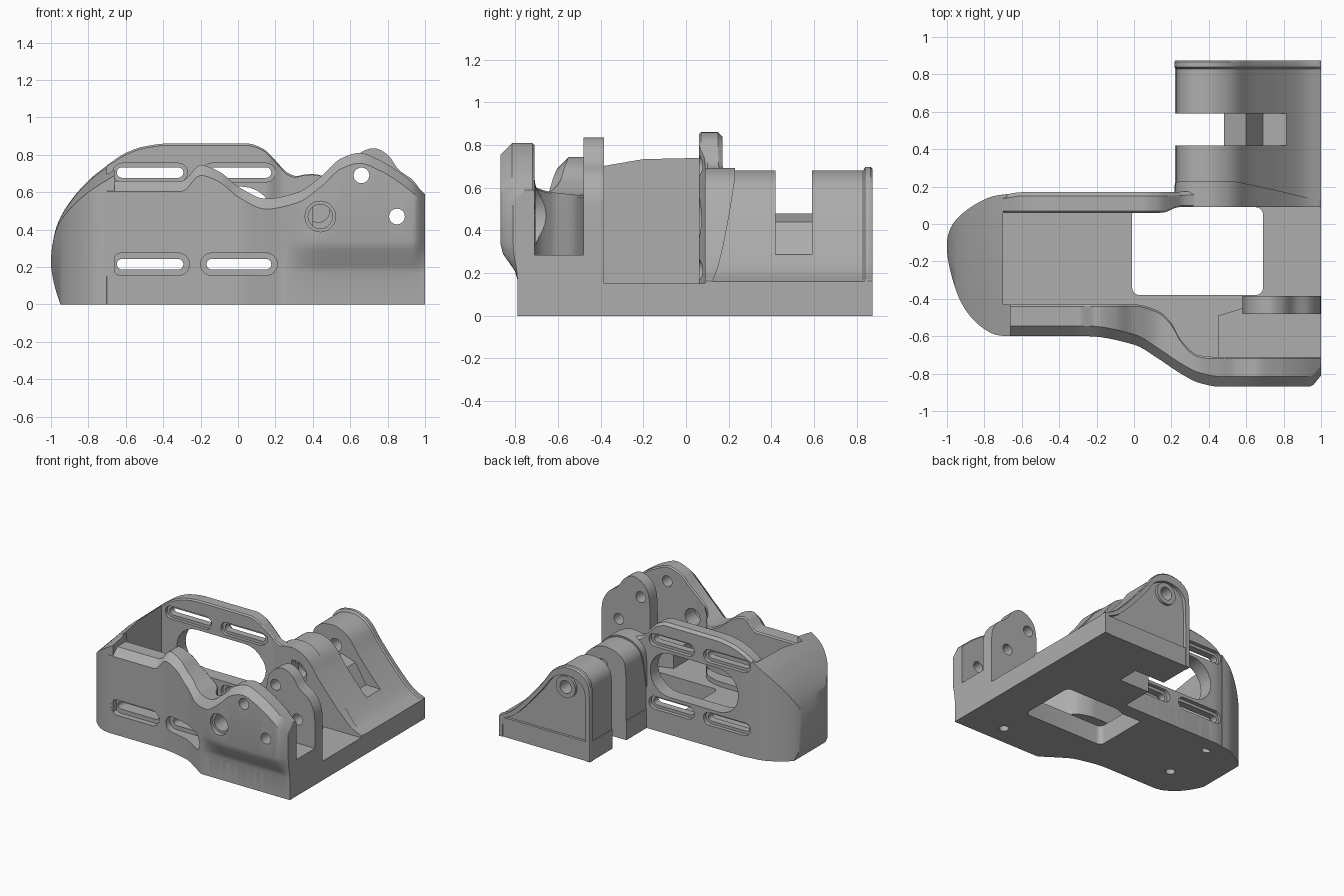
import bpy, bmesh, math
from mathutils import Vector

if "Cube" in bpy.data.objects:
    bpy.data.objects.remove(bpy.data.objects["Cube"])

grey = bpy.data.materials.new("machined grey")
grey.use_nodes = True
grey.diffuse_color = (0.42, 0.42, 0.42, 1)
grey.node_tree.nodes["Principled BSDF"].inputs["Base Color"].default_value = (0.42, 0.42, 0.42, 1)


def loft(name, rings):
    """Skin closed rings of equal length and cap both ends."""
    bm = bmesh.new()
    rows = [[bm.verts.new(p) for p in ring] for ring in rings]
    n = len(rows[0])
    for a, b in zip(rows, rows[1:]):
        for i in range(n):
            j = (i + 1) % n
            bm.faces.new((a[i], a[j], b[j], b[i]))
    bm.faces.new(rows[0])
    bm.faces.new(rows[-1])
    bmesh.ops.recalc_face_normals(bm, faces=bm.faces)
    mesh = bpy.data.meshes.new(name)
    bm.to_mesh(mesh)
    bm.free()
    mesh.materials.append(grey)
    ob = bpy.data.objects.new(name, mesh)
    bpy.context.collection.objects.link(ob)
    return ob


def prism_z(name, pts, a, b):
    return loft(name, [[(x, y, z) for x, y in pts] for z in (a, b)])


def prism_y(name, pts, a, b):
    return loft(name, [[(x, y, z) for x, z in pts] for y in (a, b)])


def smooth(pts, n=5):
    """Open Catmull-Rom curve through 2D points."""
    p = [Vector(q) for q in [pts[0], *pts, pts[-1]]]
    out = []
    for a, b, c, d in zip(p, p[1:], p[2:], p[3:]):
        for k in range(n):
            t = k / n
            out.append(b + (c - a) * t / 2 + (2 * a - 5 * b + 4 * c - d) * t * t / 2
                       + (3 * b - a - 3 * c + d) * t ** 3 / 2)
    return [tuple(q) for q in out] + [tuple(pts[-1])]


def ease(pts, x):
    """Monotone cubic height through points, flat at peaks and plateaus."""
    s = [(q[1] - p[1]) / (q[0] - p[0]) for p, q in zip(pts, pts[1:])]
    m = [s[0]] + [2 * a * b / (a + b) if a * b > 0 else 0 for a, b in zip(s, s[1:])] + [s[-1]]
    x = min(max(x, pts[0][0]), pts[-1][0])
    i = max(k for k in range(len(s)) if pts[k][0] <= x)
    h = pts[i + 1][0] - pts[i][0]
    t = (x - pts[i][0]) / h
    return ((1 + 2 * t) * (1 - t) ** 2 * pts[i][1] + t * (1 - t) ** 2 * h * m[i]
            + t * t * (3 - 2 * t) * pts[i + 1][1] + t * t * (t - 1) * h * m[i + 1])


def stadium(x0, x1, z, r):
    """Outline of a slot with round ends; a circle when x0 equals x1."""
    pts = []
    for cx, start in ((x1, -90), (x0, 90)):
        for k in range(13):
            a = math.radians(start + k * 15)
            pts.append((cx + r * math.cos(a), z + r * math.sin(a)))
    return pts if x1 > x0 else pts[:12] + pts[13:25]


def boolean(ob, tool, mode="DIFFERENCE"):
    mod = ob.modifiers.new("cut", "BOOLEAN")
    mod.operation, mod.solver, mod.object = mode, "EXACT", tool
    bpy.context.view_layer.objects.active = ob
    bpy.ops.object.modifier_apply(modifier=mod.name)
    bpy.data.objects.remove(tool)


def hole(ob, x0, x1, z, r, a, b):
    boolean(ob, prism_y("cutter", stadium(x0, x1, z, r), a, b))


def scaled(pts, f):
    return [(min(1, 0.6 + (x - 0.6) * f), z * f) for x, z in pts]


def wall(name, stations, outer, inner, top, c, low, side):
    """Upright wall with chamfered outer top edge and stepped-in foot."""
    rings = []
    for x in stations:
        yo, yi, t = ease(outer, x), ease(inner, x), ease(top, x)
        yl = max(yo, low) if side < 0 else yo
        rings.append([(x, yl, 0), (x, yl, 0.17), (x, yl + (yo - yl) * 0.15, 0.21),
                      (x, yl + (yo - yl) * 0.85, 0.29), (x, yo, 0.34), (x, yo, t - c),
                      (x, yo - side * c, t), (x, yi + side * 0.01, t), (x, yi, t - 0.01), (x, yi, 0)])
    return loft(name, rings)


# Front wall: wavy top, swelling outward towards the left end
front_out = [(-0.7, -0.6), (-0.25, -0.6), (0, -0.645), (0.13, -0.72), (0.25, -0.8), (0.35, -0.85),
             (0.46, -0.87), (0.94, -0.87), (1, -0.81)]
front_in = [(-0.7, -0.43), (0, -0.43), (0.12, -0.46), (0.2, -0.53), (0.25, -0.62), (0.34, -0.7),
            (0.42, -0.71), (1, -0.71)]
front_top = [(-0.7, 0.66), (-0.3, 0.66), (-0.2, 0.745), (-0.1, 0.71), (0, 0.63), (0.15, 0.565),
             (0.32, 0.6), (0.45, 0.69), (0.55, 0.78), (0.65, 0.81), (0.76, 0.77), (0.9, 0.68), (1, 0.59)]
front = wall("front_wall", [-0.7 + 0.02 * k for k in range(86)], front_out, front_in, front_top,
             0.055, -0.79, -1)

# Back wall: tall flat-topped web running down to the hinge
back_out = [(-0.7, 0.155), (-0.6, 0.17), (0.15, 0.17), (0.4, 0.18)]
back_in = [(-0.7, 0.06), (0.15, 0.06), (0.24, 0.09), (0.4, 0.09)]
back_top = [(-0.7, 0.745), (-0.6, 0.81), (-0.5, 0.845), (-0.38, 0.86), (0.05, 0.86), (0.13, 0.835),
            (0.2, 0.77), (0.27, 0.7), (0.34, 0.68), (0.4, 0.675)]
back = wall("back_wall", [-0.7 + 0.02 * k for k in range(56)], back_out, back_in, back_top, 0.02, 0, 1)

# Slots with a wider shallow recess around each
for x0, x1 in ((-0.62, -0.32), (-0.14, 0.15)):
    hole(front, x0, x1, 0.215, 0.028, -1, -0.3)
    hole(front, x0, x1, 0.215, 0.06, -1, -0.555)
    for z in (0.215, 0.705):
        hole(back, x0, x1, z, 0.028, 0, 0.4)
        hole(back, x0, x1, z, 0.05, 0.14, 0.4)
        hole(back, x0, x1, z, 0.05, -0.1, 0.085)
hole(back, -0.4, 0.02, 0.46, 0.17, -0.1, 0.4)

# Pivot holes in the front wall
hole(front, 0.44, 0.44, 0.47, 0.16, -0.705, -0.3)
hole(front, 0.44, 0.44, 0.47, 0.065, -1, -0.3)
hole(front, 0.44, 0.44, 0.47, 0.082, -1, -0.83)
for x, z in ((0.66, 0.69), (0.85, 0.47)):
    hole(front, x, x, z, 0.042, -1, -0.3)

# Rounded end block: plan shape trimmed by a domed side profile
plan = smooth([(-0.66, -0.6), (-0.76, -0.585), (-0.87, -0.5), (-0.95, -0.36), (-1, -0.15),
               (-0.98, -0.02), (-0.9, 0.07), (-0.78, 0.14), (-0.68, 0.16)])
cap = prism_z("end_block", plan + [(-0.68, 0.06), (-0.7, 0.06), (-0.7, -0.43), (-0.66, -0.43)], 0, 0.95)
dome = smooth([(-0.95, 0), (-0.985, 0.12), (-1, 0.25), (-0.97, 0.42), (-0.9, 0.55), (-0.8, 0.665),
               (-0.7, 0.745), (-0.6, 0.81)]) + [(-0.6, 0)]
boolean(cap, loft("cutter", [[(x, y, z * f) for x, z in dome]
                             for y, f in ((-0.7, 0.87), (-0.2, 0.985), (0.3, 1.0))]), "INTERSECT")

# Floor plate with window, blind screw holes and hinge gap
edge = [(x, max(-0.79, ease(front_out, x))) for x in [-0.3 + 0.03 * k for k in range(20)]]
base = prism_z("floor_plate", [(-0.72, 0.15), (-0.72, -0.58), (-0.7, -0.6)] + edge
               + [(1, -0.79), (1, 0.87), (0.22, 0.87), (0.22, 0.17), (-0.6, 0.17)], 0, 0.15)
window = []
for cx, cy, start in ((0.65, 0.05, 0), (0.03, 0.05, 90), (0.03, -0.34, 180), (0.65, -0.34, 270)):
    for k in range(7):
        a = math.radians(start + 15 * k)
        window.append((cx + 0.04 * math.cos(a), cy + 0.04 * math.sin(a)))
boolean(base, prism_z("cutter", window, -0.1, 0.3))
for x, y in ((0.61, 0.66), (0.63, 0.24), (0.67, -0.64), (-0.63, 0.05), (-0.63, -0.35)):
    boolean(base, prism_z("cutter", stadium(x, x, y, 0.035), -0.1, 0.07))

# Hinge block: dome sweeping down to the floor edge
arch = smooth([(1, 0.16), (0.9, 0.21), (0.78, 0.325), (0.63, 0.5), (0.55, 0.61), (0.48, 0.66),
               (0.4, 0.68), (0.3, 0.66), (0.24, 0.6), (0.225, 0.5)])
arch = [(1, 0)] + arch + [(0.225, 0)]
hinge = prism_y("hinge_block", arch, 0.12, 0.86)
collar_pts = scaled(arch, 1.02)
collar = loft("hinge_collar", [[(x, 0.09, z) for x, z in collar_pts],
                               [(x, 0.11 + 0.12 * min(1, max(0, (z - 0.15) / 0.5)) ** 0.6, z)
                                for x, z in collar_pts]])
rim = loft("hinge_rim", [[(x, y, z) for x, z in scaled(arch, f)]
                         for y, f in ((0.83, 1), (0.84, 1.025), (0.865, 1.025), (0.875, 1.01))])
for ob in (hinge, rim):
    boolean(ob, prism_y("cutter", scaled(arch, 0.92)[1:-1] + [(0.25, -0.1), (0.97, -0.1)], 0.85, 0.95))
ring = prism_y("hinge_ring", stadium(0.43, 0.43, 0.53, 0.085), 0.8, 0.87)
gap = [(0.1, -0.1), (0.48, -0.1), (0.48, 0.48), (0.6, 0.44), (0.69, 0.29), (0.95, 0.285), (0.95, 0.9), (0.1, 0.9)]
for ob in (base, hinge):
    boolean(ob, prism_y("cutter", gap, 0.42, 0.59))
hole(hinge, 0.43, 0.43, 0.53, 0.05, 0.36, 0.7)
for ob in (hinge, rim, ring):
    hole(ob, 0.43, 0.43, 0.53, 0.05, 0.75, 0.95)
for ob in (hinge, collar):
    hole(ob, 0.43, 0.43, 0.5, 0.1, 0, 0.14)
    hole(ob, 0.43, 0.43, 0.5, 0.06, 0, 0.25)

# Inner lug with two pivot holes, and the raised floor beside it
lug_top = smooth([(0.58, 0.4), (0.585, 0.68), (0.63, 0.79), (0.72, 0.835), (0.8, 0.8), (0.86, 0.72),
                  (0.94, 0.66), (0.99, 0.57), (1, 0.45)])
lug = prism_y("inner_lug", [(0.58, 0.1)] + lug_top + [(1, 0.1)], -0.48, -0.385)
for x, z in ((0.66, 0.69), (0.85, 0.47)):
    hole(lug, x, x, z, 0.042, -1, -0.3)
prism_z("raised_floor", [(0.45, -0.75), (1, -0.75), (1, -0.45), (0.58, -0.45), (0.45, -0.49)], 0.1, 0.285)

# Soft shading on curves, crisp edges elsewhere
bpy.ops.object.select_all(action="DESELECT")
for ob in bpy.context.collection.objects:
    if ob.type == "MESH" and grey.name in ob.data.materials:
        ob.select_set(True)
        bpy.context.view_layer.objects.active = ob
bpy.ops.object.shade_smooth_by_angle(angle=math.radians(30))
